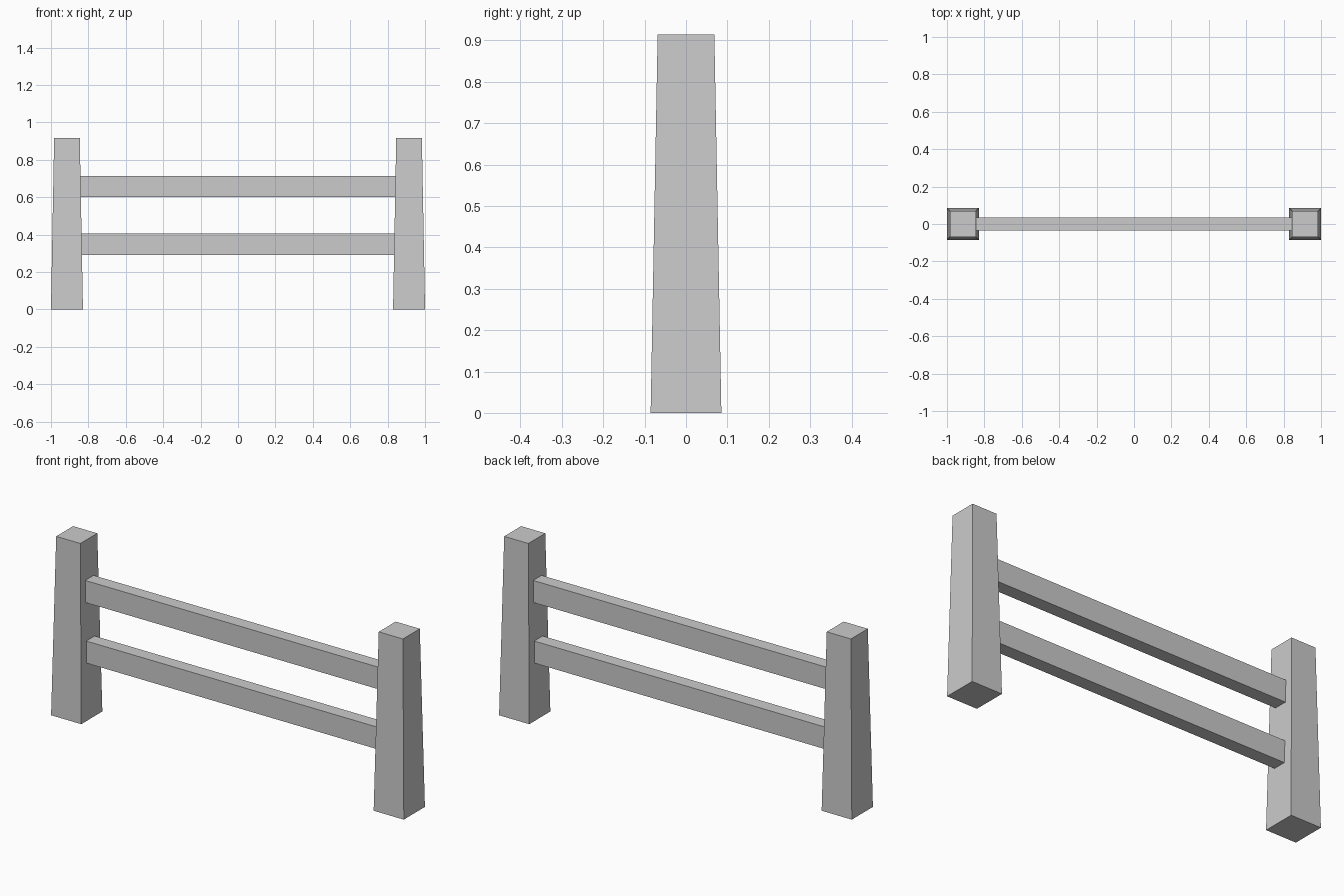
import bpy
import bmesh

if "Cube" in bpy.data.objects:
    bpy.data.objects.remove(bpy.data.objects["Cube"])

POST_X = 0.9145      # post centre distance from the middle
POST_H = 0.915
POST_BASE = 0.0855   # half width at the ground
POST_TOP = 0.0685    # half width at the top


def box(name, location, size, top_scale=1.0):
    """Box centred on location; its top face can be scaled for a taper."""
    bm = bmesh.new()
    bmesh.ops.create_cube(bm, size=1.0)
    for v in bm.verts:
        s = top_scale if v.co.z > 0 else 1.0
        v.co.x *= size[0] * s
        v.co.y *= size[1] * s
        v.co.z *= size[2]
    mesh = bpy.data.meshes.new(name)
    bm.to_mesh(mesh)
    bm.free()
    obj = bpy.data.objects.new(name, mesh)
    obj.location = location
    bpy.context.collection.objects.link(obj)
    return obj


# Tapered end posts
for side, sign in (("left", -1), ("right", 1)):
    box(f"{side}_post", (sign * POST_X, 0, POST_H / 2),
        (2 * POST_BASE, 2 * POST_BASE, POST_H), POST_TOP / POST_BASE)

# Horizontal rails, ends let slightly into the posts
for level, z in (("lower", 0.348), ("upper", 0.657)):
    box(f"{level}_rail", (0, 0, z), (1.70, 0.068, 0.113))
